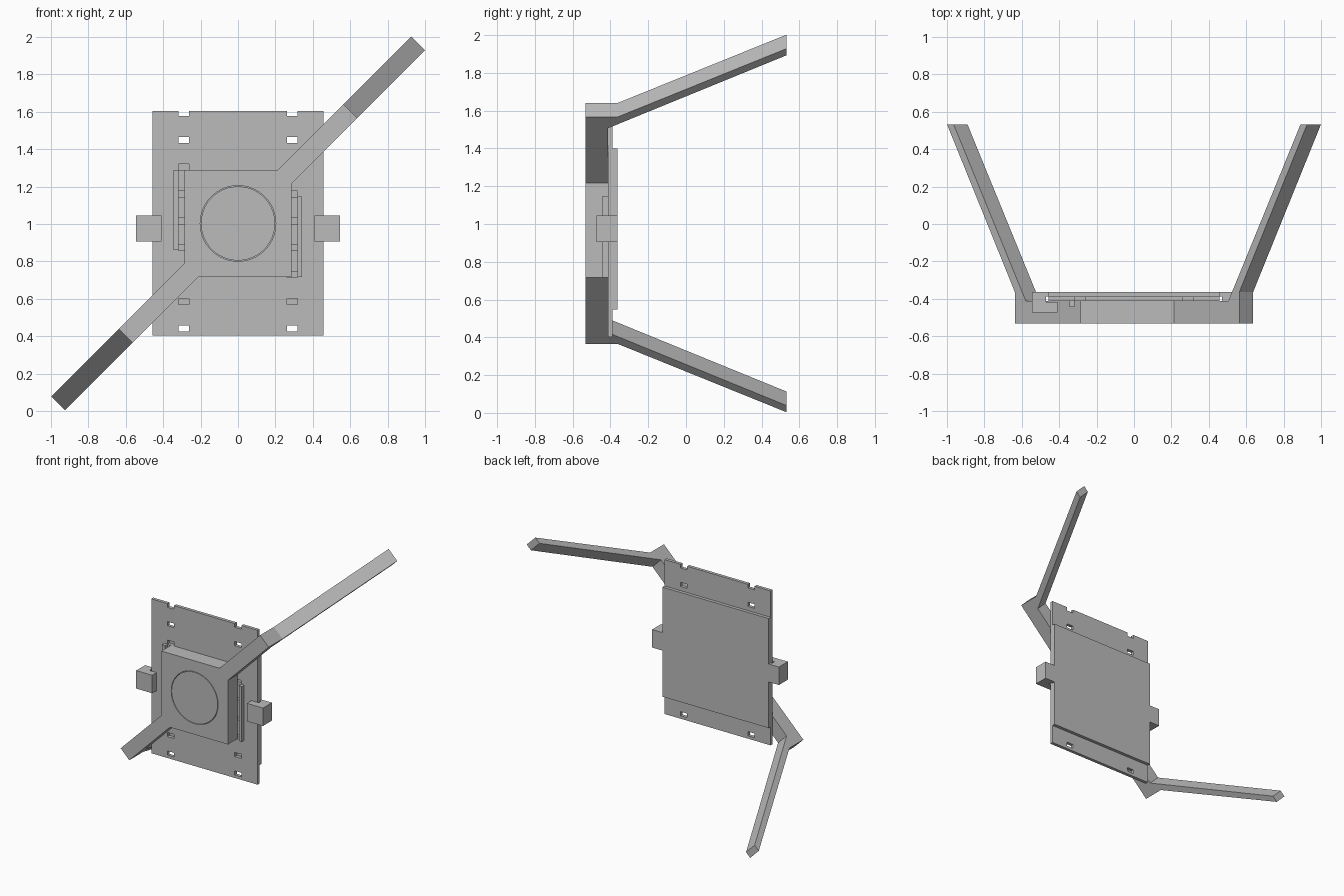
import bpy, bmesh, math
from mathutils import Vector

if "Cube" in bpy.data.objects:
    bpy.data.objects.remove(bpy.data.objects["Cube"])

grey = bpy.data.materials.new("plain grey")
grey.use_nodes = True
grey.diffuse_color = (0.5, 0.5, 0.5, 1)
grey.node_tree.nodes["Principled BSDF"].inputs["Base Color"].default_value = (0.5, 0.5, 0.5, 1)

MID = 1.003                                  # height of the hub centre
FRONT, FACE, JOIN, BACK = -0.533, -0.413, -0.388, -0.363
X, Y, Z = Vector((1, 0, 0)), Vector((0, 1, 0)), Vector((0, 0, 1))


def finish(name, bm):
    bmesh.ops.recalc_face_normals(bm, faces=bm.faces)
    mesh = bpy.data.meshes.new(name)
    bm.to_mesh(mesh)
    bm.free()
    mesh.materials.append(grey)
    obj = bpy.data.objects.new(name, mesh)
    bpy.context.scene.collection.objects.link(obj)
    return obj


def add_prism(bm, points, u, v, push, origin):
    """Polygon in the u, v plane, extruded along push."""
    face = bm.faces.new([bm.verts.new(origin + u * a + v * b) for a, b in points])
    made = bmesh.ops.extrude_face_region(bm, geom=[face], use_keep_orig=True)
    verts = [g for g in made["geom"] if isinstance(g, bmesh.types.BMVert)]
    bmesh.ops.translate(bm, verts=verts, vec=push)


def prism(name, points, u, v, push, origin=Vector()):
    bm = bmesh.new()
    add_prism(bm, points, u, v, push, origin)
    return finish(name, bm)


def rect(x0, x1, z0, z1):
    return [(x0, z0), (x1, z0), (x1, z1), (x0, z1)]


def box(name, x0, x1, y0, y1, z0, z1):
    return prism(name, rect(x0, x1, z0, z1), X, Z, Y * (y1 - y0), Y * y0)


def circle(r, n=64):
    return [(r * math.cos(2 * math.pi * i / n), r * math.sin(2 * math.pi * i / n)) for i in range(n)]


def cut(obj, cutter):
    mod = obj.modifiers.new("cut", "BOOLEAN")
    mod.operation = "DIFFERENCE"
    mod.solver = "EXACT"
    mod.object = cutter
    cutter.hide_render = True
    cutter.hide_viewport = True
    cutter.display_type = "WIRE"


# Mounting plate with two columns of slots, the top pair open as notches
plate = box("mounting_plate", -0.458, 0.458, FACE, JOIN, 0.403, 1.605)
slots = bmesh.new()
for side in (-1, 1):
    for i in range(9):
        z = 0.442 + i * 0.1438
        top = 1.65 if i == 8 else z + 0.016
        add_prism(slots, rect(side * 0.29 - 0.029, side * 0.29 + 0.029, z - 0.016, top),
                  X, Z, Y * 0.1, Y * -0.45)
cut(plate, finish("slot_cutter", slots))

# Thicker panel on the back
box("back_panel", -0.458, 0.458, JOIN, BACK, 0.547, 1.40)

# Hub block, with two corners clipped where the arms begin
H, C = 0.287, 0.213
hub = prism("hub", [(-H, H), (C, H), (H, C), (H, -H), (-C, -H), (-H, -C)],
            X, Z, Y * (FACE - FRONT), Vector((0, FRONT, MID)))

# Round cover set flush into the hub, leaving a fine groove
cut(hub, prism("cover_cutter", circle(0.202), X, Z, Y * 0.05, Vector((0, FRONT - 0.03, MID))))
prism("round_cover", circle(0.198), X, Z, Y * 0.022, Vector((0, FRONT, MID)))

# Diagonal arms, each bent backwards
half = (H - C) / math.sqrt(2)
arm = [((H + C) / math.sqrt(2), FRONT), (0.849, FRONT), (0.849, BACK), (1.361, 0.532),
       (1.311, 0.532), (0.765, FACE), ((H + C) / math.sqrt(2), FACE)]
for name, s in (("upper_left_arm", 1), ("lower_right_arm", -1)):
    along = Vector((s, 0, s)).normalized()
    across = Vector((1, 0, -1)).normalized()
    prism(name, arm, along, Y, across * 2 * half, Z * MID - across * half)

# Side clips wrapped round the plate edge
clip = [(0.408, -0.473), (0.546, -0.473), (0.546, BACK), (0.458, BACK), (0.458, JOIN),
        (0.47, JOIN), (0.47, -0.418), (0.408, -0.418)]
for name, s in (("left_clip", 1), ("right_clip", -1)):
    prism(name, [(s * x, y) for x, y in clip], X, Y, Z * 0.14, Z * 0.906)

# Guide ribs beside the hub
box("left_rib", 0.318, 0.342, -0.443, FACE, 0.717, 1.147)
box("right_rib", -0.345, -0.318, -0.443, FACE, 0.86, 1.29)
